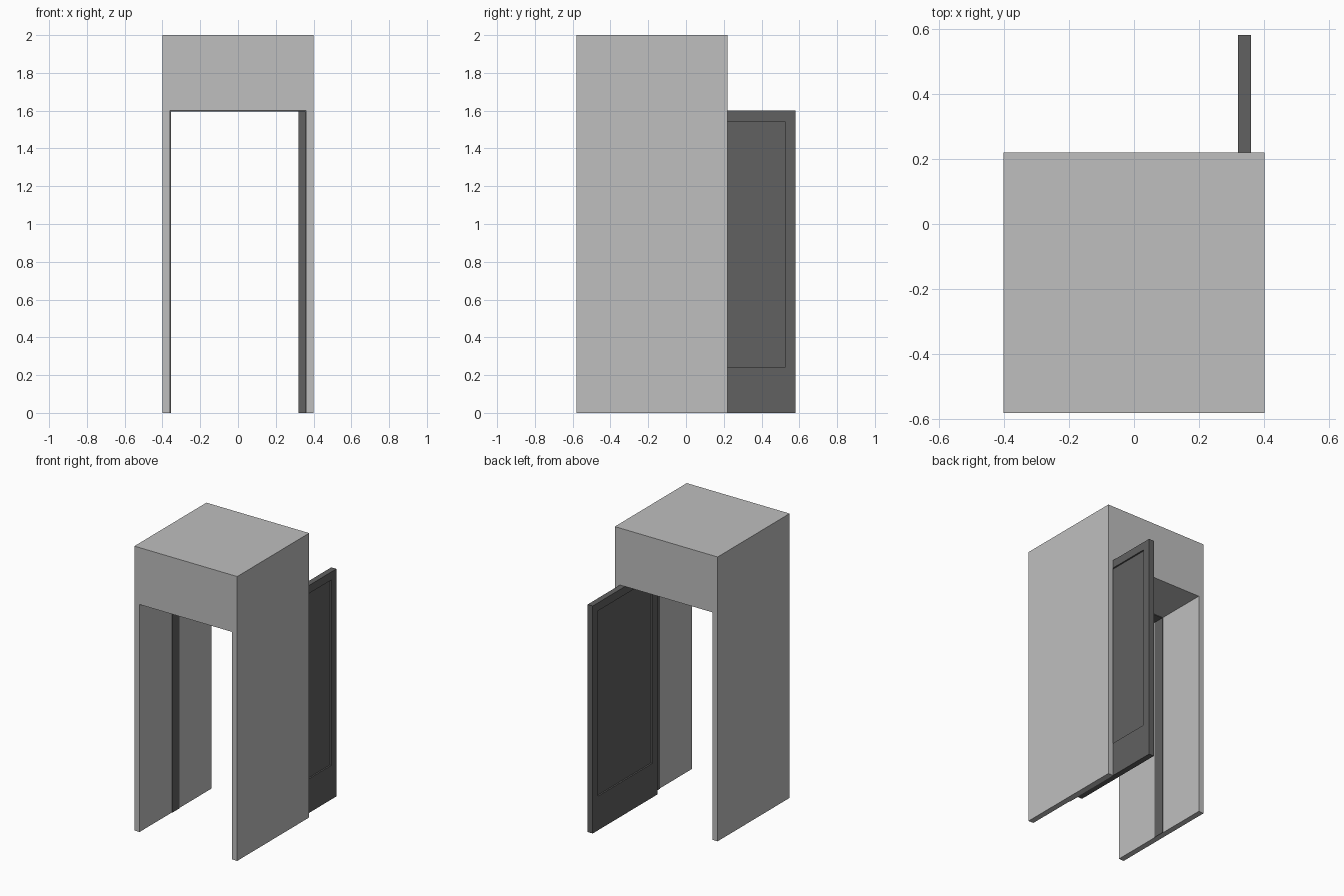
import bpy
import bmesh
from mathutils import Vector

cube = bpy.data.objects.get("Cube")
if cube:
    bpy.data.objects.remove(cube, do_unlink=True)


def material(name, value):
    mat = bpy.data.materials.new(name)
    mat.use_nodes = True
    colour = (value, value, value, 1)
    mat.diffuse_color = colour
    mat.node_tree.nodes["Principled BSDF"].inputs["Base Color"].default_value = colour
    return mat


def finish(name, bm, mat):
    bmesh.ops.recalc_face_normals(bm, faces=bm.faces)
    mesh = bpy.data.meshes.new(name)
    bm.to_mesh(mesh)
    bm.free()
    mesh.materials.append(mat)
    obj = bpy.data.objects.new(name, mesh)
    bpy.context.collection.objects.link(obj)
    return obj


def arch(name, outer, inner, top, opening, y0, y1, mat):
    """Doorway outline in the xz plane, extruded from y0 to y1."""
    half = [(outer, top), (outer, 0), (inner, 0), (inner, opening)]
    outline = half + [(-x, z) for x, z in reversed(half)]
    bm = bmesh.new()
    face = bm.faces.new([bm.verts.new((x, y0, z)) for x, z in outline])
    result = bmesh.ops.extrude_face_region(bm, geom=[face])
    verts = [v for v in result["geom"] if isinstance(v, bmesh.types.BMVert)]
    bmesh.ops.translate(bm, verts=verts, vec=(0, y1 - y0, 0))
    return finish(name, bm, mat)


wall_grey = material("light grey wall", 0.52)
door_grey = material("dark grey door", 0.12)

# Wall block with the doorway, and the thin lining around the opening
arch("wall", 0.4, 0.36, 2.0, 1.6, -0.58, 0.22, wall_grey)
arch("door_lining", 0.36, 0.356, 1.6, 1.596, -0.22, -0.14, door_grey)

# Open door leaf
low, high = Vector((0.32, -0.14, 0)), Vector((0.36, 0.58, 1.6))
bm = bmesh.new()
bmesh.ops.create_cube(bm, size=1)
bmesh.ops.scale(bm, vec=high - low, verts=bm.verts)
bmesh.ops.translate(bm, vec=(low + high) / 2, verts=bm.verts)

# Recessed panel on both broad sides
bm.normal_update()
for face in [f for f in bm.faces if abs(f.normal.x) > 0.9]:
    inward = -face.normal.copy()
    bmesh.ops.inset_region(bm, faces=[face], thickness=0.08)
    for v in face.verts:
        if v.co.z < 0.5:
            v.co.z = 0.24
    bmesh.ops.inset_region(bm, faces=[face], thickness=0.0005)
    bmesh.ops.translate(bm, vec=inward * 0.01, verts=face.verts)
finish("door", bm, door_grey)
